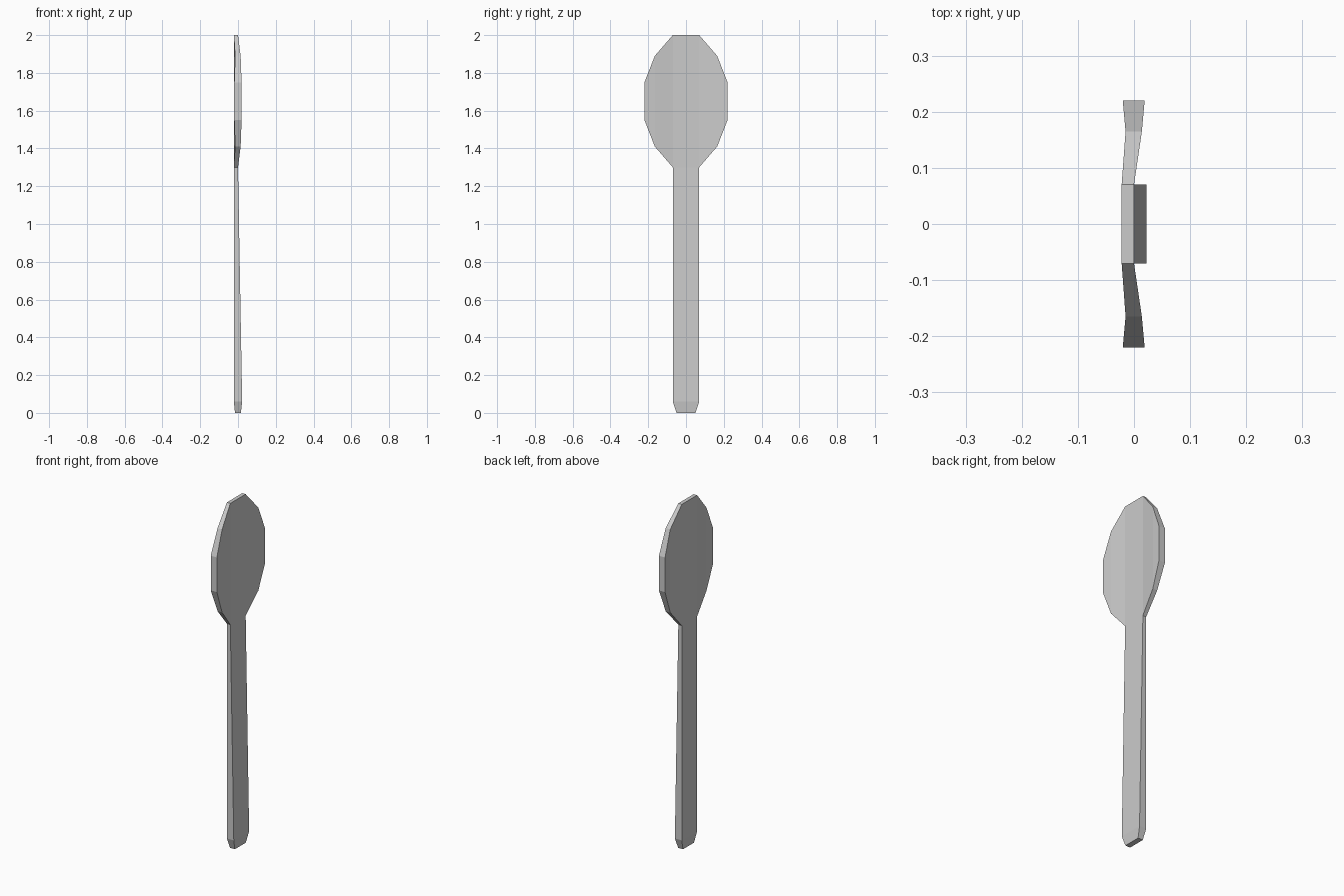
import bpy
import bmesh

if "Cube" in bpy.data.objects:
    bpy.data.objects.remove(bpy.data.objects["Cube"])

# Handle rows running up into the blade centre: z, half width, back x, front x
ROWS = [(0.00, 0.050, -0.016, 0.015),
        (0.06, 0.070, -0.022, 0.022),
        (1.30, 0.070, -0.022, 0.000),
        (2.00, 0.070, -0.022, 0.000)]
# Blade columns going outward: y, bottom z, top z, back x, front x
COLS = [(0.070, 1.30, 2.00, -0.022, 0.000),
        (0.165, 1.41, 1.89, -0.015, 0.014),
        (0.220, 1.55, 1.75, -0.020, 0.019)]

# Each quad corner is (y, z, back x, front x)
quads = []
for (z0, w0, b0, f0), (z1, w1, b1, f1) in zip(ROWS, ROWS[1:]):
    quads.append([(-w0, z0, b0, f0), (w0, z0, b0, f0),
                  (w1, z1, b1, f1), (-w1, z1, b1, f1)])
for s in (-1, 1):
    for (y0, lo0, hi0, b0, f0), (y1, lo1, hi1, b1, f1) in zip(COLS, COLS[1:]):
        quads.append([(s * y0, lo0, b0, f0), (s * y1, lo1, b1, f1),
                      (s * y1, hi1, b1, f1), (s * y0, hi0, b0, f0)])

bm = bmesh.new()
pairs = {}


def pair(c):
    """Back and front vertex shared by all quads meeting at this corner."""
    if c not in pairs:
        pairs[c] = (bm.verts.new((c[2], c[0], c[1])), bm.verts.new((c[3], c[0], c[1])))
    return pairs[c]


# Broad back and front faces
edge_use = {}
for q in quads:
    for side in (0, 1):
        bm.faces.new([pair(c)[side] for c in q])
    for a, b in zip(q, q[1:] + q[:1]):
        edge_use.setdefault(frozenset((a, b)), []).append((a, b))

# Rim joining back and front around the outline
for uses in edge_use.values():
    if len(uses) == 1:
        a, b = uses[0]
        bm.faces.new((pair(a)[0], pair(b)[0], pair(b)[1], pair(a)[1]))

bmesh.ops.recalc_face_normals(bm, faces=bm.faces)
mesh = bpy.data.meshes.new("paddle")
bm.to_mesh(mesh)
bm.free()
bpy.context.collection.objects.link(bpy.data.objects.new("paddle", mesh))
